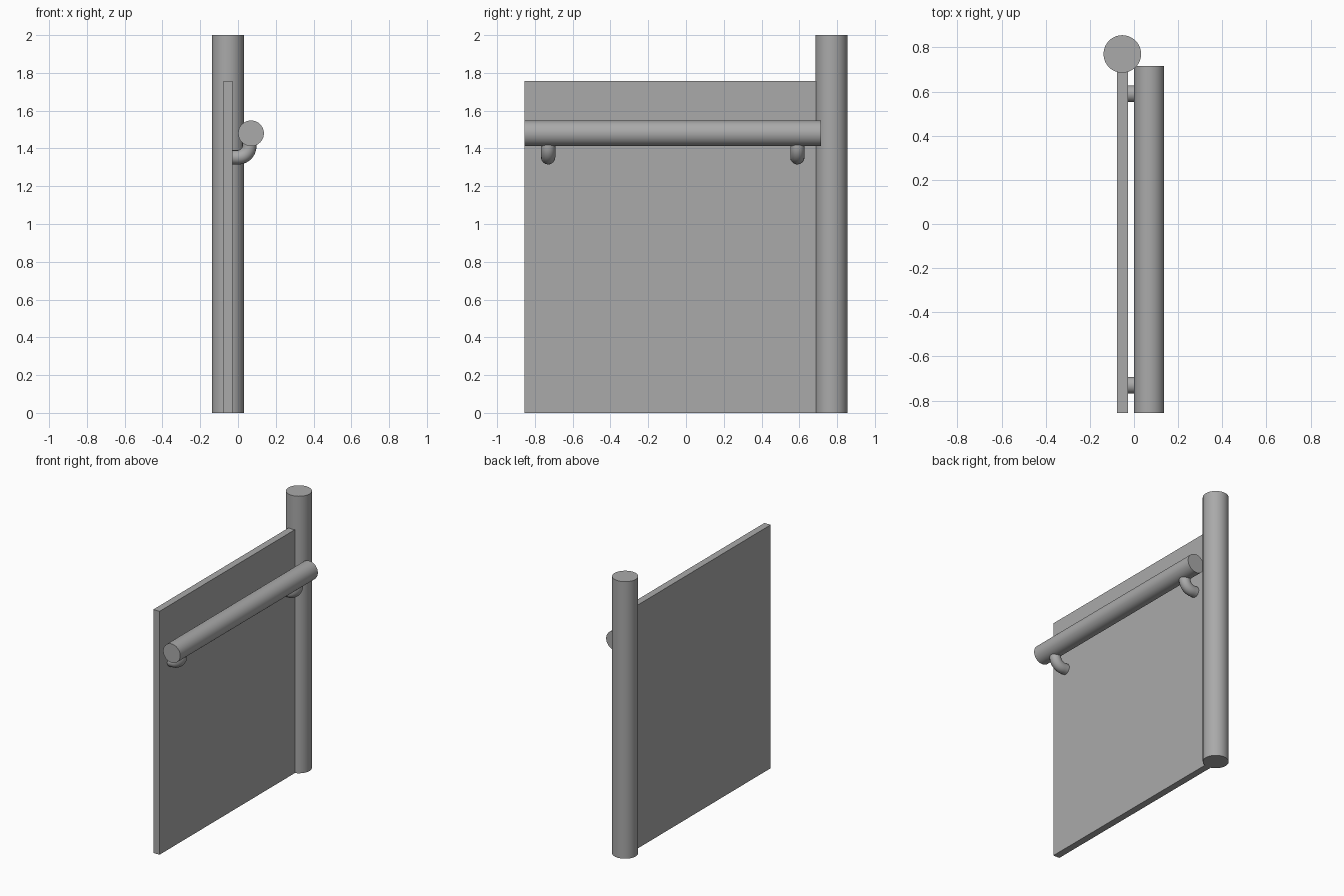
import bpy
import math
from mathutils import Vector

cube = bpy.data.objects.get("Cube")
if cube:
    bpy.data.objects.remove(cube, do_unlink=True)

GREY = (0.4, 0.4, 0.4, 1.0)
grey = bpy.data.materials.new("plain grey")
grey.use_nodes = True
grey.diffuse_color = GREY
grey.node_tree.nodes["Principled BSDF"].inputs["Base Color"].default_value = GREY


def finish(name, smooth=True):
    obj = bpy.context.object
    obj.name = name
    obj.data.materials.append(grey)
    if smooth:
        bpy.ops.object.shade_smooth_by_angle(angle=math.radians(40))
    return obj


def rod(name, start, end, radius):
    start, end = Vector(start), Vector(end)
    axis = end - start
    bpy.ops.mesh.primitive_cylinder_add(
        vertices=64, radius=radius, depth=axis.length, location=(start + end) / 2,
        rotation=axis.to_track_quat('Z', 'Y').to_euler())
    return finish(name)


def box(name, low, high):
    low, high = Vector(low), Vector(high)
    bpy.ops.mesh.primitive_cube_add(size=1, location=(low + high) / 2)
    bpy.context.object.scale = high - low
    return finish(name, smooth=False)


def bracket(name, y):
    # Short stub out of the panel, quarter bend, then up into the rail
    bend, foot_x, foot_z = 0.06, -0.03, 1.353
    points = [(foot_x, foot_z)]
    for i in range(13):
        a = math.pi / 2 * i / 12
        points.append((bend * math.sin(a), foot_z + bend * (1 - math.cos(a))))
    points.append((bend, 1.45))
    curve = bpy.data.curves.new(name, 'CURVE')
    curve.dimensions = '3D'
    curve.bevel_depth = 0.038
    curve.bevel_resolution = 6
    curve.use_fill_caps = True
    spline = curve.splines.new('POLY')
    spline.points.add(len(points) - 1)
    for p, (x, z) in zip(spline.points, points):
        p.co = (x, y, z, 1)
    obj = bpy.data.objects.new(name, curve)
    bpy.context.collection.objects.link(obj)
    bpy.ops.object.select_all(action='DESELECT')
    obj.select_set(True)
    bpy.context.view_layer.objects.active = obj
    bpy.ops.object.convert(target='MESH')
    return finish(name)


# Round end post
rod("post", (-0.053, 0.77, 0), (-0.053, 0.77, 2), 0.085)

# Flat balustrade panel running into the post
box("panel", (-0.078, -0.855, 0), (-0.028, 0.689, 1.757))

# Handrail and its two brackets
rod("handrail", (0.069, -0.855, 1.48), (0.069, 0.715, 1.48), 0.068)
bracket("front_bracket", -0.73)
bracket("back_bracket", 0.59)
